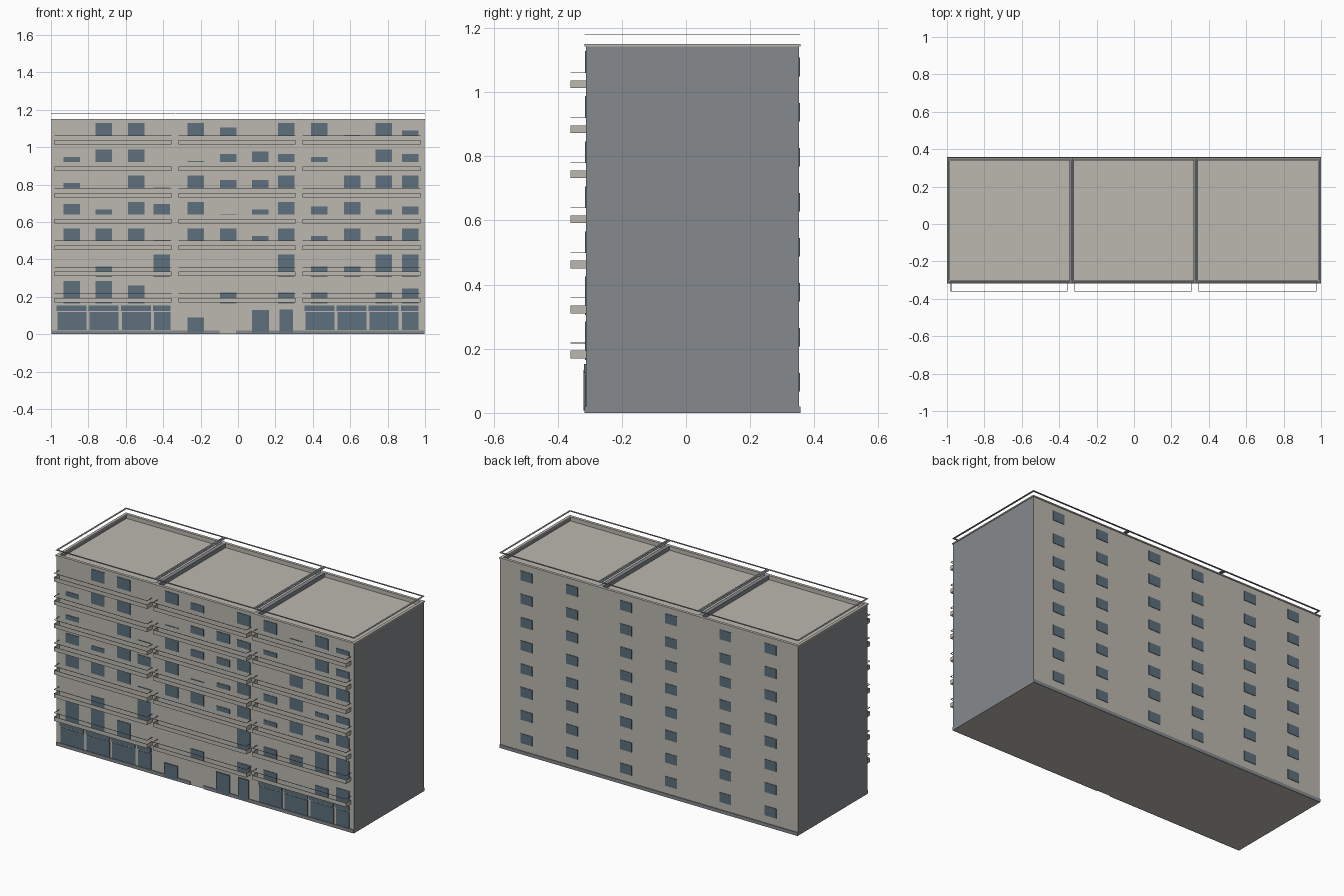
import bpy
import bmesh
from mathutils import Matrix, Vector

old = bpy.data.objects.get("Cube")
if old:
    bpy.data.objects.remove(old, do_unlink=True)


def material(name, rgb):
    mat = bpy.data.materials.new(name)
    mat.use_nodes = True
    mat.diffuse_color = (*rgb, 1)
    mat.node_tree.nodes["Principled BSDF"].inputs["Base Color"].default_value = (*rgb, 1)
    return mat


BEIGE = material("beige plaster", (0.50, 0.48, 0.43))
GRAY = material("blue gray concrete", (0.235, 0.255, 0.27))
GLASS = material("slate blue glass", (0.11, 0.16, 0.20))

# Shared dimensions
FRONT, BACK, SIDE = -0.312, 0.352, 0.996
ROOF, TOP, STOREY, RAIL = 1.125, 1.15, 0.1405, 0.218
EDGES = [-1, -0.333, 0.331, 1]
SECTIONS = list(zip(EDGES[:-1], EDGES[1:]))


def boxes(name, spans, mats, rule=None):
    """One object from boxes given as (x0, x1, y0, y1, z0, z1)."""
    bm = bmesh.new()
    for x0, x1, y0, y1, z0, z1 in spans:
        centre = Vector((x0 + x1, y0 + y1, z0 + z1)) / 2
        size = (x1 - x0, y1 - y0, z1 - z0)
        bmesh.ops.create_cube(bm, size=1, matrix=Matrix.Translation(centre) @ Matrix.Diagonal((*size, 1)))
    bm.normal_update()
    if rule:
        for face in bm.faces:
            face.material_index = rule(face)
    mesh = bpy.data.meshes.new(name)
    bm.to_mesh(mesh)
    bm.free()
    for mat in mats:
        mesh.materials.append(mat)
    obj = bpy.data.objects.new(name, mesh)
    bpy.context.collection.objects.link(obj)
    return obj


def ring(x0, x1, y0, y1, z0, z1, t):
    """Four bars framing a rectangle."""
    return [(x0, x1, y0, y0 + t, z0, z1), (x0, x1, y1 - t, y1, z0, z1),
            (x0, x0 + t, y0 + t, y1 - t, z0, z1), (x1 - t, x1, y0 + t, y1 - t, z0, z1)]


def tray(x0, x1, z0, z1, t):
    """Front and two ends of a balcony, open above and below."""
    y = -0.36
    return [(x0, x1, y, y + t, z0, z1), (x0, x0 + t, y + t, FRONT, z0, z1),
            (x1 - t, x1, y + t, FRONT, z0, z1)]


def front_plate(x0, x1, z0, z1, depth=0.003):
    return (x0, x1, FRONT - depth, FRONT + 0.001, z0, z1)


def side_is_gray(face):
    return int(abs(face.normal.x) > 0.5)


# Main block with gray end walls, and the parapet around the roof
boxes("building_body", [(-SIDE, SIDE, FRONT, BACK, 0, ROOF)], [BEIGE, GRAY], side_is_gray)
boxes("parapet_wall", ring(-SIDE, SIDE, FRONT, BACK, ROOF, TOP - 0.007, 0.012),
      [BEIGE, GRAY], side_is_gray)
boxes("parapet_coping", ring(-1, 1, FRONT - 0.005, BACK + 0.005, TOP - 0.007, TOP, 0.017), [BEIGE])
boxes("roof_divider", [(x - 0.012, x + 0.012, FRONT + 0.012, BACK - 0.012, ROOF, TOP)
                       for x in EDGES[1:3]], [GRAY])

# Thin roof railing, one loop for each section
rails = []
for a, b in SECTIONS:
    rails += ring(a + 0.001, b - 0.001, FRONT - 0.004, BACK + 0.004, 1.178, 1.18, 0.011)
boxes("roof_rail", rails, [GRAY])

# Balconies: low panels with a thin handrail above
panels, handrails = [], []
for floor in range(7):
    rise = floor * STOREY
    for a, b in ((-0.98, -0.355), (-0.318, 0.308), (0.345, 0.975)):
        panels += tray(a, b, 0.17 + rise, 0.194 + rise, 0.003)
        handrails += tray(a, b, RAIL - 0.001 + rise, RAIL + 0.001 + rise, 0.003)
boxes("balcony_panel", panels, [BEIGE])
boxes("balcony_handrail", handrails, [GRAY])

# Front windows, one letter each for how far the blind is raised, lowest floor first
RAISED = {"s": 0.004, "q": 0.027, "h": 0.043, "t": 0.056, "F": 0.067}
BLINDS = [
    "FFh..s.ss.sq",
    ".s.F...FssFF",
    "FFFsFFqFqFqF",
    "tqFtFsqFhFqh",
    "q.FsFhhF.FFF",
    "qFF.shthq.Fh",
    ".FF.Fh.FFsFq",
]
COLUMNS = [-0.888, -0.717, -0.545, -0.407, -0.225, -0.053,
           0.12, 0.257, 0.435, 0.61, 0.78, 0.92]
windows = []
for floor, row in enumerate(BLINDS):
    z = RAIL + floor * STOREY
    sill = z - 0.053 if floor < 2 else z
    for x, blind in zip(COLUMNS, row):
        if blind != ".":
            windows.append(front_plate(x - 0.044, x + 0.044, sill, z + RAISED[blind]))
boxes("front_window", windows, [GLASS])

# Ground floor shop fronts with a strip of glass above each
shops, strips = [], []
for start in (-0.965, 0.36):
    for bay in range(4):
        x = start + bay * 0.172
        width = 0.088 if bay == 3 else 0.155
        shops.append(front_plate(x, x + width, 0.022, 0.118))
        strips.append(front_plate(x - 0.005, x + width, 0.125, 0.153, 0.006))
boxes("shop_window", shops, [GLASS])
boxes("shop_upper_strip", strips, [GLASS])
boxes("entrance_door", [front_plate(-0.27, -0.182, 0.008, 0.09, 0.007),
                        front_plate(0.075, 0.165, 0.008, 0.128, 0.007),
                        front_plate(0.223, 0.293, 0.008, 0.133, 0.007)], [GLASS])

# Plinth along the front, open at the entry, and along the back
boxes("plinth", [front_plate(-SIDE, -0.1, 0, 0.02, 0.005),
                 front_plate(-0.01, SIDE, 0, 0.02, 0.005),
                 (-SIDE, SIDE, BACK, BACK + 0.005, 0, 0.02)], [GRAY])

# Regular grid of small windows on the back
boxes("back_window", [(x - 0.039, x + 0.039, BACK - 0.001, BACK + 0.003, z - 0.029, z + 0.029)
                      for x in (-0.812, -0.51, -0.148, 0.154, 0.516, 0.82)
                      for z in (0.095 + floor * STOREY for floor in range(8))], [GLASS])
